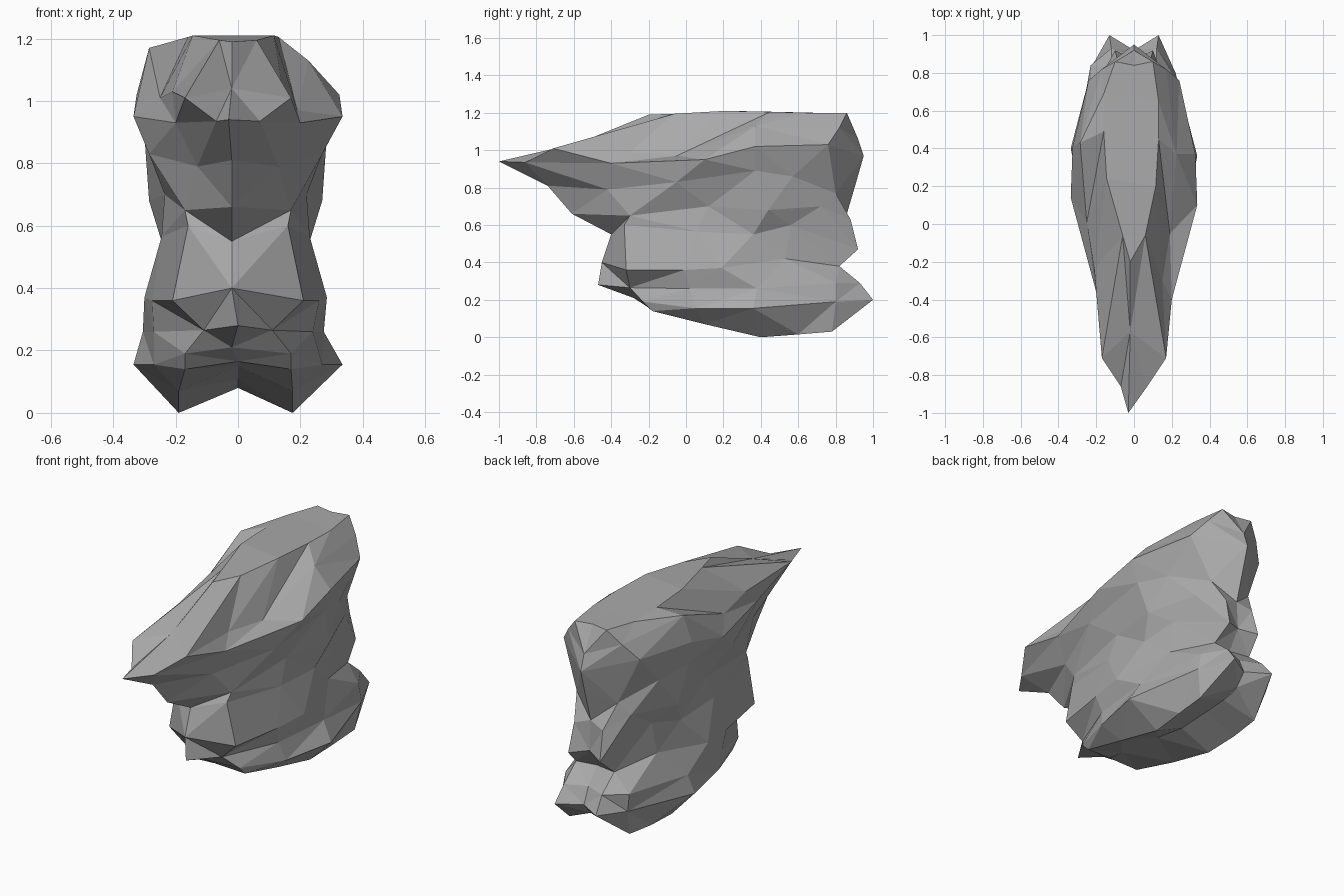
import bpy
import bmesh
from mathutils import Vector

default_cube = bpy.data.objects.get("Cube")
if default_cube:
    bpy.data.objects.remove(default_cube, do_unlink=True)

# One stone colour
stone = bpy.data.materials.new("grey stone")
stone_colour = (0.4, 0.4, 0.4, 1)
stone.use_nodes = True
stone.diffuse_color = stone_colour
stone.node_tree.nodes["Principled BSDF"].inputs["Base Color"].default_value = stone_colour

bm = bmesh.new()
NOSE_X = -.02


def make_ring(nose, flank, tail, widen=.015, shift=.04, lift=0, nose_x=NOSE_X):
    """One closed layer: the left flank is listed from front to back and
    mirrored; the middle of the right flank is widened, shifted and lifted."""
    left = [Vector(point) for point in flank]
    right = []
    for i, (x, y, z) in enumerate(left):
        inner = 0 < i < len(left) - 1
        right.append(Vector((-x - widen * inner, y + shift * inner, z + lift * inner)))
    points = [Vector((nose_x, *nose))] + left
    points += [Vector((0, *tail))] + right[::-1]
    return [bm.verts.new(point) for point in points]


def bridge(low, high):
    """Join two layers with triangles, split along the shorter diagonal."""
    for i in range(len(low)):
        j = (i + 1) % len(low)
        a, b, c, d = low[i], low[j], high[j], high[i]
        if (a.co - c.co).length < (b.co - d.co).length:
            triangles = (a, b, c), (a, c, d)
        else:
            triangles = (a, b, d), (b, c, d)
        for triangle in triangles:
            bm.faces.new(triangle)


# Underside: groove, twin keels and lower rim
groove = make_ring((-.2, .16), [(0, -.1, .15), (0, .2, .11), (0, .4, .08),
                                (0, .6, .09), (0, .75, .1)], (.82, .11),
                   widen=0, shift=0, nose_x=0)
keels = make_ring((-.21, .165), [(.17, -.18, .14), (.175, .1, .07), (.175, .4, 0),
                                 (.185, .6, .015), (.19, .78, .03)], (.86, .13),
                  shift=0, nose_x=0)
rim = make_ring((-.28, .21), [(.17, -.23, .19), (.27, .05, .155), (.335, .36, .155),
                              (.22, .8, .19), (.13, 1, .2)], (.92, .2), widen=0)

# Waist: front lobe, ledge and pinched back
lobe = make_ring((-.47, .28), [(.11, -.3, .265), (.24, .02, .26), (.275, .38, .26),
                               (.2, .8, .29), (.12, .93, .29)], (.88, .29),
                 widen=.03, nose_x=0)
ledge = make_ring((-.45, .4), [(.21, -.32, .36), (.26, -.01, .36), (.285, .19, .37),
                               (.2, .53, .42), (.12, .82, .38)], (.8, .38))
waist = make_ring((-.4, .55), [(.16, -.33, .6), (.23, .06, .565), (.23, .36, .55),
                               (.19, .56, .6), (.1, .92, .47)], (.87, .49))

# Cheeks below the overhang
jaw = make_ring((-.61, .66), [(.17, -.3, .65), (.22, .12, .7), (.27, .44, .68),
                              (.17, .72, .7), (.09, .88, .63)], (.86, .66))
cheek = make_ring((-.74, .81), [(.13, -.42, .79), (.27, -.05, .83), (.285, .37, .89),
                                (.24, .57, .86), (.13, .8, .77)], (.91, .83))

# Brow with the pointed nose, hollow above it, and crown
brow = make_ring((-1, .94), [(.07, -.86, .935), (.2, -.4, .93), (.335, .1, .95),
                             (.325, .37, 1.02), (.24, .76, 1.03)], (.95, .97),
                 widen=0, nose_x=-.03)
hollow = make_ring((-.57, 1.04), [(.17, -.71, 1.01), (.15, -.3, .99), (.19, -.05, .97),
                                  (.225, .37, 1.13), (.17, .82, 1.12)], (.92, 1.06),
                   widen=.06, shift=.06, lift=.04)
crown = make_ring((-.2, 1.19), [(.06, -.06, 1.195), (.115, .2, 1.21), (.13, .45, 1.205),
                                (.13, .65, 1.2), (.1, .86, 1.2)], (.84, 1.2),
                  widen=.03)

layers = [groove, keels, rim, lobe, ledge, waist, jaw, cheek, brow, hollow, crown]
for low, high in zip(layers, layers[1:]):
    bridge(low, high)

# Flat top and closed underside
bmesh.ops.triangulate(bm, faces=[bm.faces.new(crown)])
bmesh.ops.remove_doubles(bm, verts=bm.verts, dist=.001)
bmesh.ops.recalc_face_normals(bm, faces=bm.faces)

mesh = bpy.data.meshes.new("rock")
bm.to_mesh(mesh)
bm.free()
mesh.materials.append(stone)
rock = bpy.data.objects.new("rock", mesh)
bpy.context.collection.objects.link(rock)
